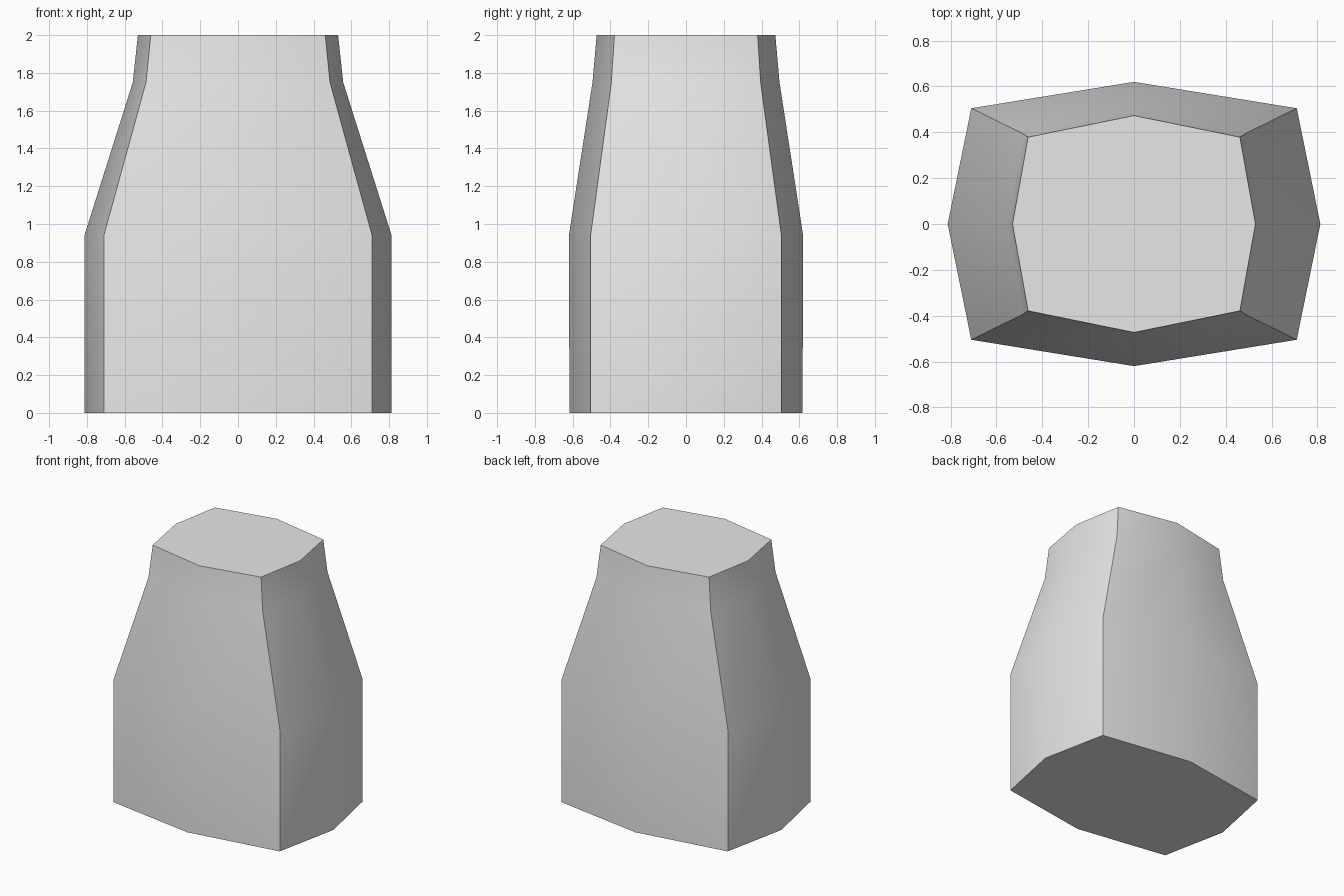
import bpy, bmesh, math

default = bpy.data.objects.get("Cube")
if default:
    bpy.data.objects.remove(default, do_unlink=True)

# Single light grey material
grey = bpy.data.materials.new("light_grey")
grey.use_nodes = True
colour = (0.8, 0.8, 0.8, 1.0)
grey.diffuse_color = colour
grey.node_tree.nodes["Principled BSDF"].inputs["Base Color"].default_value = colour

# Cross-sections: height, side bulge x, corner x, corner y, front bulge y
SECTIONS = [
    (0.0, 0.813, 0.71, 0.505, 0.617),
    (0.94, 0.813, 0.71, 0.505, 0.62),
    (1.75, 0.557, 0.487, 0.395, 0.495),
    (2.0, 0.53, 0.462, 0.379, 0.473),
]


def add_ring(bm, z, side, cx, cy, front):
    outline = [(side, 0), (cx, cy), (0, front), (-cx, cy),
               (-side, 0), (-cx, -cy), (0, -front), (cx, -cy)]
    return [bm.verts.new((x, y, z)) for x, y in outline]


# Tapered eight-sided body, lofted between the sections and capped
bm = bmesh.new()
rings = [add_ring(bm, *section) for section in SECTIONS]
for low, high in zip(rings, rings[1:]):
    for i in range(len(low)):
        j = (i + 1) % len(low)
        bm.faces.new((low[i], low[j], high[j], high[i]))
bm.faces.new(rings[-1])
bm.faces.new(reversed(rings[0]))
bmesh.ops.recalc_face_normals(bm, faces=bm.faces)

mesh = bpy.data.meshes.new("tapered_body")
bm.to_mesh(mesh)
bm.free()
mesh.materials.append(grey)
body = bpy.data.objects.new("tapered_body", mesh)
bpy.context.collection.objects.link(body)

# Soft panels with crisp corners and rims
bpy.ops.object.select_all(action="DESELECT")
body.select_set(True)
bpy.context.view_layer.objects.active = body
bpy.ops.object.shade_smooth_by_angle(angle=math.radians(40))
